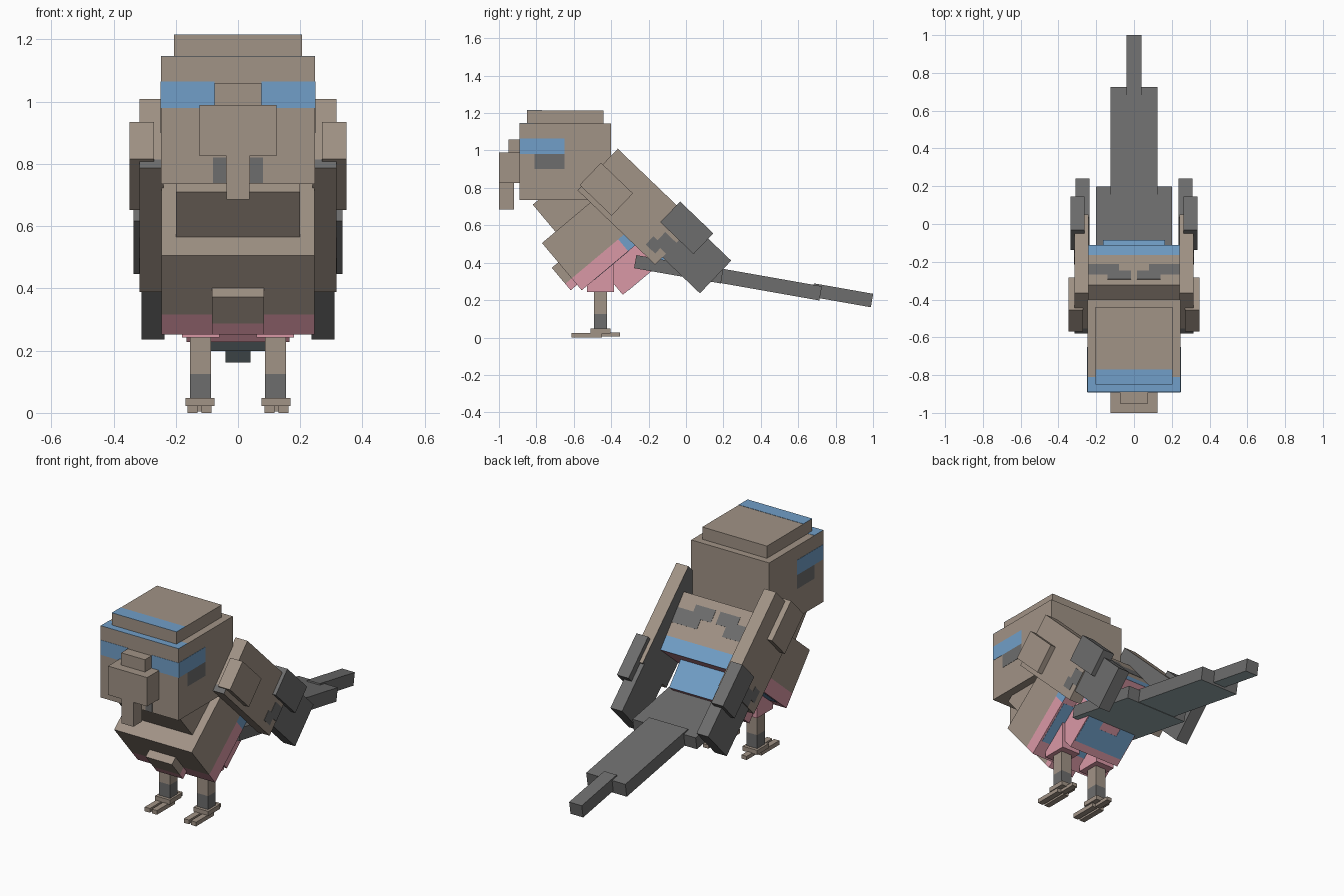
import bpy
import bmesh
import math
from mathutils import Vector

if "Cube" in bpy.data.objects:
    bpy.data.objects.remove(bpy.data.objects["Cube"])


def make_material(name, rgb):
    linear = [((c / 255 + 0.055) / 1.055) ** 2.4 for c in rgb] + [1.0]
    mat = bpy.data.materials.new(name)
    mat.use_nodes = True
    mat.diffuse_color = linear
    mat.node_tree.nodes["Principled BSDF"].inputs["Base Color"].default_value = linear
    return mat


BROWN = make_material("brown feather", (161, 147, 134))
GREY = make_material("grey feather", (109, 109, 109))
BLUE = make_material("blue feather", (113, 159, 200))
PINK = make_material("pink belly", (218, 152, 166))
PALE = make_material("pale slate underside", (162, 182, 186))

# Tilt of each group about the x axis
BODY, WING, TAIL = math.radians(40), math.radians(-43.8), math.radians(-10)
DOWN = (0, 0, -1)
THIN = 0.0015


def box(name, x, y, z, mat=BROWN, tilt=0.0, face=None, face_mat=None):
    """Box from ranges in a tilted frame; one face direction may differ in colour."""
    bm = bmesh.new()
    bmesh.ops.create_cube(bm, size=1)
    for v in bm.verts:
        v.co = [(r[0] + r[1]) / 2 + c * abs(r[1] - r[0]) for c, r in zip(v.co, (x, y, z))]
    mesh = bpy.data.meshes.new(name)
    mesh.materials.append(mat)
    if face:
        mesh.materials.append(face_mat)
        bm.normal_update()
        for f in bm.faces:
            f.material_index = int(f.normal.dot(Vector(face)) > 0.9)
    bm.to_mesh(mesh)
    bm.free()
    obj = bpy.data.objects.new(name, mesh)
    obj.rotation_euler.x = tilt
    bpy.context.collection.objects.link(obj)
    return obj


def pair(name, x, y, z, mat=BROWN, tilt=0.0, inner=None):
    """The same box on both sides, with an optional colour on its inner face."""
    for side, s in (("left", 1), ("right", -1)):
        face = (-s, 0, 0) if inner else None
        box(f"{side}_{name}", sorted((s * x[0], s * x[1])), y, z, mat, tilt, face, inner)


def wide(half):
    return (-half, half)


# Head and cap
box("head", wide(0.247), (-0.89, -0.40), (0.735, 1.145))
box("cap", wide(0.205), (-0.85, -0.44), (1.145, 1.215))
box("cap_stripe", wide(0.205), (-0.85, -0.77), (1.213, 1.215 + THIN), BLUE)
box("head_stripe", wide(0.247), (-0.89, -0.81), (1.143, 1.145 + THIN), BLUE)
pair("brow_front", (0.075, 0.247), (-0.89 - THIN, -0.888), (0.98, 1.065), BLUE)
pair("brow_side", (0.245, 0.247 + THIN), (-0.89, -0.65), (0.98, 1.065), BLUE)
pair("eye", (0.245, 0.247 + THIN), (-0.81, -0.65), (0.90, 0.98), GREY)
pair("chin_mark", (0.038, 0.08), (-0.89 - THIN, -0.888), (0.738, 0.82), GREY)

# Beak
box("beak", wide(0.124), (-1.0, -0.89), (0.825, 0.99))
box("beak_bridge", wide(0.075), (-0.95, -0.89), (0.99, 1.06))
box("beak_hook", wide(0.037), (-1.0, -0.92), (0.685, 0.825))

# Body, leaning forward, with a pink and blue lower layer
box("neck", wide(0.2), (-0.171, 0.22), (0.87, 1.071), tilt=BODY)
box("body", wide(0.246), (-0.265, 0.318), (0.635, 0.882), tilt=BODY)
box("belly", wide(0.246), (-0.265, 0.06), (0.552, 0.635), PINK, BODY)
box("belly_rear", wide(0.246), (0.06, 0.318), (0.552, 0.635), BLUE, BODY, DOWN, PINK)
box("belly_patch", wide(0.235), (-0.18, 0.06), (0.552 - THIN, 0.554), BLUE, BODY)
box("breast_plate", wide(0.083), (-0.31, -0.265), (0.635, 0.747), tilt=BODY)
box("breast_plate_base", wide(0.083), (-0.31, -0.265), (0.59, 0.635), PINK, BODY)
box("rump", wide(0.165), (-0.112, 0.14), (0.392, 0.56), PINK, BODY)
box("rump_end", wide(0.165), (0.14, 0.22), (0.392, 0.56), BLUE, BODY, DOWN, PINK)
box("rump_patch", wide(0.16), (-0.07, 0.04), (0.392 - THIN, 0.394), BLUE, BODY)
pair("rump_patch_lobe", (0.06, 0.16), (0.04, 0.1), (0.392 - THIN, 0.394), BLUE, BODY)
pair("back_mark_outer", (0.08, 0.24), (0.316, 0.318 + THIN), (0.71, 0.795), GREY, BODY)
pair("back_mark_inner", (0.015, 0.14), (0.316, 0.318 + THIN), (0.765, 0.835), GREY, BODY)

# Wings
pair("wing", (0.24, 0.316), (-0.962, -0.388), (0.167, 0.476), BROWN, WING, GREY)
pair("wing_tip", (0.236, 0.31), (-0.395, -0.11), (0.222, 0.464), GREY, WING)
pair("shoulder", (0.27, 0.348), (-0.975, -0.738), (0.195, 0.36), BROWN, WING)
pair("wing_feather", (0.262, 0.336), (-0.526, -0.28), (0.35, 0.503), GREY, WING)
pair("wing_mark_upper", (0.314, 0.316 + THIN), (-0.47, -0.388), (0.25, 0.33), GREY, WING)
pair("wing_mark_lower", (0.314, 0.316 + THIN), (-0.5, -0.43), (0.21, 0.27), GREY, WING)
pair("wing_front_edge", (0.24, 0.316), (-0.962 - THIN, -0.96), (0.167, 0.205), GREY, WING)

# Tail
box("tail_base", wide(0.2), (-0.338, 0.133), (0.317, 0.388), GREY, TAIL, DOWN, PALE)
box("tail_middle", wide(0.124), (0.09, 0.668), (0.319, 0.396), GREY, TAIL, DOWN, PALE)
box("tail_end", wide(0.04), (0.623, 0.945), (0.331, 0.404), GREY, TAIL, DOWN, PALE)

# Legs and feet
pair("thigh", (0.06, 0.18), (-0.53, -0.385), (0.243, 0.42), PINK)
pair("leg", (0.086, 0.155), (-0.492, -0.423), (0.125, 0.26))
pair("shin", (0.086, 0.155), (-0.492, -0.423), (0.045, 0.125), GREY)
pair("foot", (0.075, 0.168), (-0.51, -0.405), (0.022, 0.048))
pair("inner_toe", (0.085, 0.118), (-0.612, -0.45), (0.0, 0.024))
pair("outer_toe", (0.13, 0.163), (-0.612, -0.45), (0.0, 0.024))
pair("back_toe", (0.105, 0.138), (-0.45, -0.352), (0.005, 0.026))
